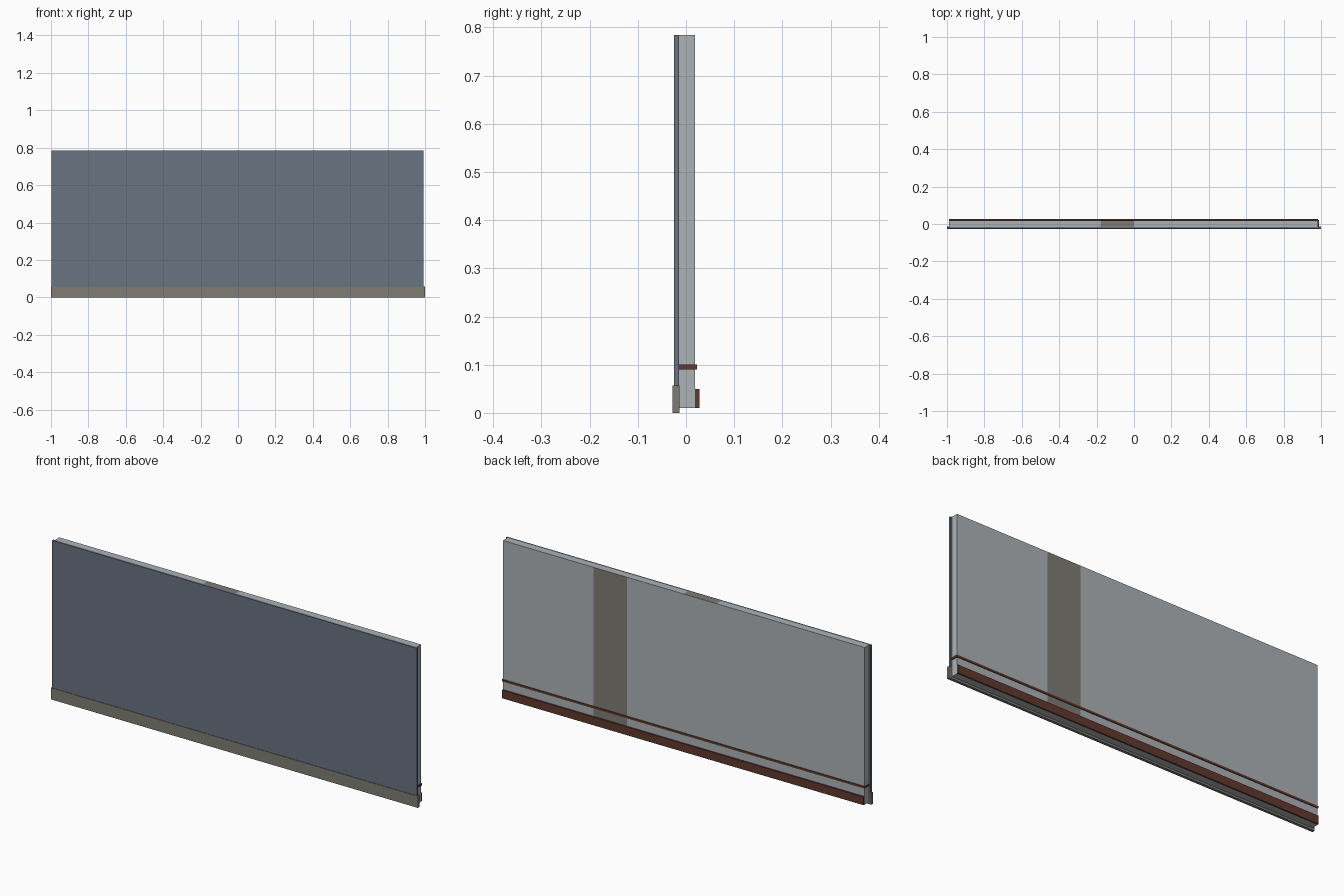
import bpy, bmesh

if "Cube" in bpy.data.objects:
    bpy.data.objects.remove(bpy.data.objects["Cube"])


def colour(name, r, g, b):
    lin = [((c / 255 + 0.055) / 1.055) ** 2.4 for c in (r, g, b)]
    m = bpy.data.materials.new(name)
    m.diffuse_color = (*lin, 1)
    m.use_nodes = True
    m.node_tree.nodes["Principled BSDF"].inputs["Base Color"].default_value = m.diffuse_color
    return m


BLUE = colour("slate blue", 104, 115, 129)
GREY = colour("light grey", 173, 178, 181)
TAUPE = colour("taupe", 127, 124, 116)
BROWN = colour("red brown", 96, 58, 45)


def box(name, x, y, z, mats, cuts=(), rule=None):
    """Box spanning the given ranges, sliced at the x cuts, coloured by a rule."""
    bm = bmesh.new()
    bmesh.ops.create_cube(bm, size=1)
    for v in bm.verts:
        v.co = [lo + (c + 0.5) * (hi - lo) for c, (lo, hi) in zip(v.co, (x, y, z))]
    for c in cuts:
        bmesh.ops.bisect_plane(bm, geom=bm.verts[:] + bm.edges[:] + bm.faces[:],
                               plane_co=(c, 0, 0), plane_no=(1, 0, 0))
    bm.normal_update()
    if rule:
        for f in bm.faces:
            f.material_index = rule(f.calc_center_median(), f.normal)
    me = bpy.data.meshes.new(name)
    bm.to_mesh(me)
    bm.free()
    for m in mats:
        me.materials.append(m)
    ob = bpy.data.objects.new(name, me)
    bpy.context.collection.objects.link(ob)
    return ob


# Inner wall: a taupe band on the back and another on the top edge
def bands(c, n):
    back_band = n.y > 0.5 and 0.308 < c.x < 0.49
    top_band = n.z > 0.5 and -0.18 < c.x < 0
    return int(back_band or top_band)


box("inner_wall", (-0.988, 0.985), (-0.015, 0.019), (0.01, 0.784), [GREY, TAUPE],
    cuts=(-0.18, 0, 0.308, 0.49), rule=bands)

# Outer cladding and plinth on the front
box("outer_cladding", (-0.996, 0.993), (-0.025, -0.015), (0.01, 0.784), [BLUE])
box("front_plinth", (-1, 1), (-0.0275, -0.014), (0, 0.057), [TAUPE])

# Baseboard and thin rail on the back; the rail passes round the wall ends
box("baseboard", (-0.988, 0.985), (0.019, 0.0275), (0.01, 0.05), [BROWN])
box("thin_rail", (-0.99, 0.989), (-0.015, 0.0225), (0.09, 0.1), [BROWN])
